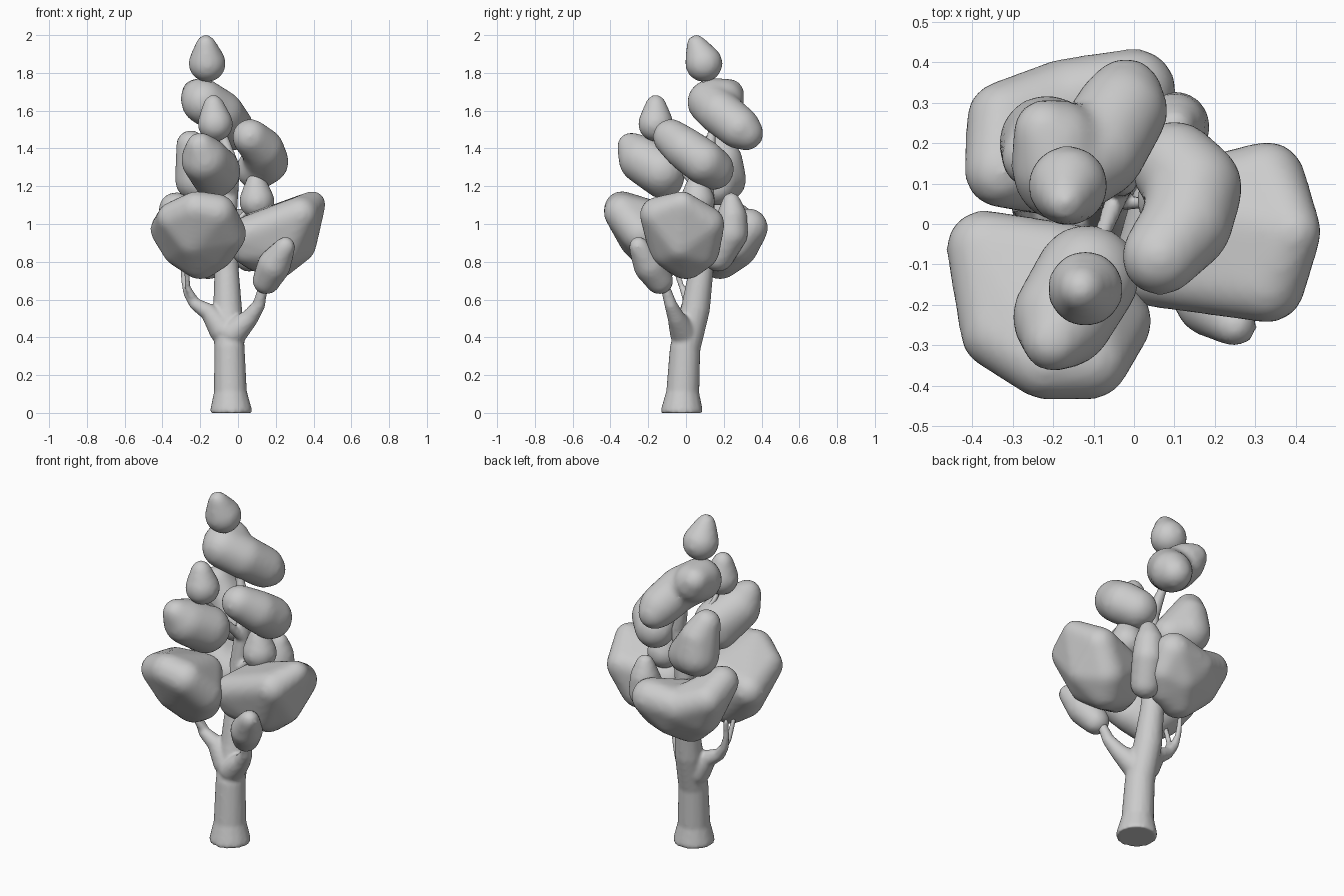
import bpy, bmesh, math
from mathutils import Vector

# evenly spread unit directions used for every round control ball
N = 150
DIRS = []
for i in range(N):
    z = 1 - 2 * (i + 0.5) / N
    r, a = math.sqrt(1 - z * z), i * 2.399963
    DIRS.append(Vector((r * math.cos(a), r * math.sin(a), z)))


def add_hull(bm, balls):
    """Convex skin around balls (x, y, z, radius), cut flat at the ground."""
    verts = []
    for x, y, z, r in balls:
        for d in DIRS:
            p = Vector((x, y, z)) + d * r
            p.z = max(p.z, 0)
            verts.append(bm.verts.new(p))
    res = bmesh.ops.convex_hull(bm, input=verts)
    junk = {g for g in res["geom_interior"] + res["geom_unused"]
            if isinstance(g, bmesh.types.BMVert)}
    bmesh.ops.delete(bm, geom=list(junk), context='VERTS')


def finish(name, bm, voxel, iterations):
    me = bpy.data.meshes.new(name)
    bm.to_mesh(me)
    bm.free()
    ob = bpy.data.objects.new(name, me)
    bpy.context.collection.objects.link(ob)
    m = ob.modifiers.new("Fuse", 'REMESH')
    m.mode, m.voxel_size, m.use_smooth_shade = 'VOXEL', voxel, True
    s = ob.modifiers.new("Soften", 'SMOOTH')
    s.factor, s.iterations = 0.5, iterations


def pad(name, *groups):
    """Full foliage clump: one rounded convex lobe per group, fused."""
    bm = bmesh.new()
    for balls in groups:
        add_hull(bm, balls)
    finish(name, bm, 0.016, 8)


def chain(name, paths, voxel=0.016, iterations=12):
    """Bent shape: tapered segments between successive balls, fused."""
    bm = bmesh.new()
    for path in paths:
        for a, b in zip(path, path[1:]):
            add_hull(bm, [a, b])
    finish(name, bm, voxel, iterations)


# trunk with side branches and twigs
chain("trunk", [
    [(-.037, -.022, 0, .112), (-.04, -.018, .1, .088), (-.045, -.005, .34, .081),
     (-.055, .05, .55, .077), (-.06, .08, .75, .065), (-.06, .1, 1.0, .052),
     (-.03, .11, 1.3, .04), (-.09, .14, 1.5, .022), (-.15, .1, 1.74, .014), (-.16, .09, 1.8, .012)],
    [(-.08, .01, .44, .075), (-.15, .01, .53, .047), (-.225, .01, .575, .033),
     (-.265, .02, .63, .024), (-.285, .03, .7, .017), (-.29, .04, .8, .014)],
    [(-.23, .01, .59, .025), (-.265, -.02, .66, .016), (-.275, -.07, .8, .013)],
    [(-.03, -.01, .42, .075), (.06, -.05, .5, .047), (.11, -.08, .57, .034), (.14, -.12, .7, .022)],
    [(-.03, .1, 1.15, .03), (-.08, -.03, 1.3, .02), (-.12, -.15, 1.47, .013)],
    [(-.06, .1, .85, .03), (-.02, .05, 1.0, .018), (.08, .06, 1.1, .013)],
], 0.01, 4)

# large lower foliage pads
pad("foliage_low_right", [
    (.395, -.02, 1.105, .07), (.33, -.15, 1.05, .095), (.33, .11, 1.0, .095),
    (.32, -.03, .89, .095), (.2, 0, .815, .11), (.09, -.09, .95, .105), (.1, .03, .95, .115),
    (.24, -.09, .875, .11), (.25, .07, .865, .11), (.1, 0, .85, .1),
    (.04, -.11, .94, .095), (.05, -.09, .87, .09)])
pad("foliage_low_front", [
    (-.37, -.06, .97, .095), (-.34, -.27, 1.03, .09), (-.22, -.34, 1.08, .095),
    (-.11, -.335, 1.06, .1), (-.06, -.24, .95, .105), (-.2, -.13, .815, .11),
    (-.15, -.1, 1.0, .1), (-.3, -.12, .875, .105), (-.12, -.17, .86, .105), (-.23, -.24, .93, .12)])
pad("foliage_low_back", [
    (-.33, .13, 1.08, .09), (-.32, .26, 1.02, .095), (-.17, .31, .96, .1),
    (-.16, .18, .815, .11), (-.15, .12, .92, .11), (-.1, .27, .875, .11), (-.25, .22, .91, .12)], [
    (-.17, .31, .96, .1), (0, .33, .98, .105), (-.16, .18, .815, .11), (-.15, .12, .92, .11),
    (0, .26, .89, .1), (-.1, .27, .875, .11), (-.06, .2, .84, .1)])

# small lower clumps
pad("foliage_small_front", [
    (.25, -.25, .88, .055), (.19, -.19, .78, .09), (.15, -.14, .7, .075)])
pad("foliage_small_back", [(.06, .17, .83, .085), (.1, .24, .95, .09),
                           (.1, .245, 1.04, .08), (.1, .24, 1.12, .05)])
pad("foliage_small_middle", [(.1, .06, 1.12, .095), (.095, .06, 1.22, .055)])

# middle foliage
pad("foliage_middle_front", [
    (-.2, -.29, 1.41, .076), (-.175, -.23, 1.34, .127), (-.115, -.13, 1.28, .13),
    (-.13, -.12, 1.24, .11)])
pad("foliage_middle_back", [
    (-.215, .2, 1.235, .12), (-.25, .165, 1.42, .078), (-.22, .2, 1.34, .1), (-.12, .16, 1.2, .105)])
chain("foliage_middle_right", [[
    (.065, -.08, 1.46, .098), (.13, 0, 1.395, .115), (.15, .09, 1.33, .12), (.1, .145, 1.29, .112)]])

# upper foliage
chain("foliage_upper", [
    [(-.19, .2, 1.66, .11), (-.18, .125, 1.645, .12), (-.09, .18, 1.59, .12),
     (-.03, .28, 1.51, .115), (-.02, .32, 1.48, .092)],
    [(-.19, .14, 1.66, .115), (-.22, .23, 1.69, .08)]])

# pointed tips
pad("tip_front", [(-.12, -.16, 1.53, .095), (-.13, -.16, 1.63, .056)])
pad("tip_top", [(-.163, .095, 1.85, .1), (-.17, .055, 1.95, .053)])
